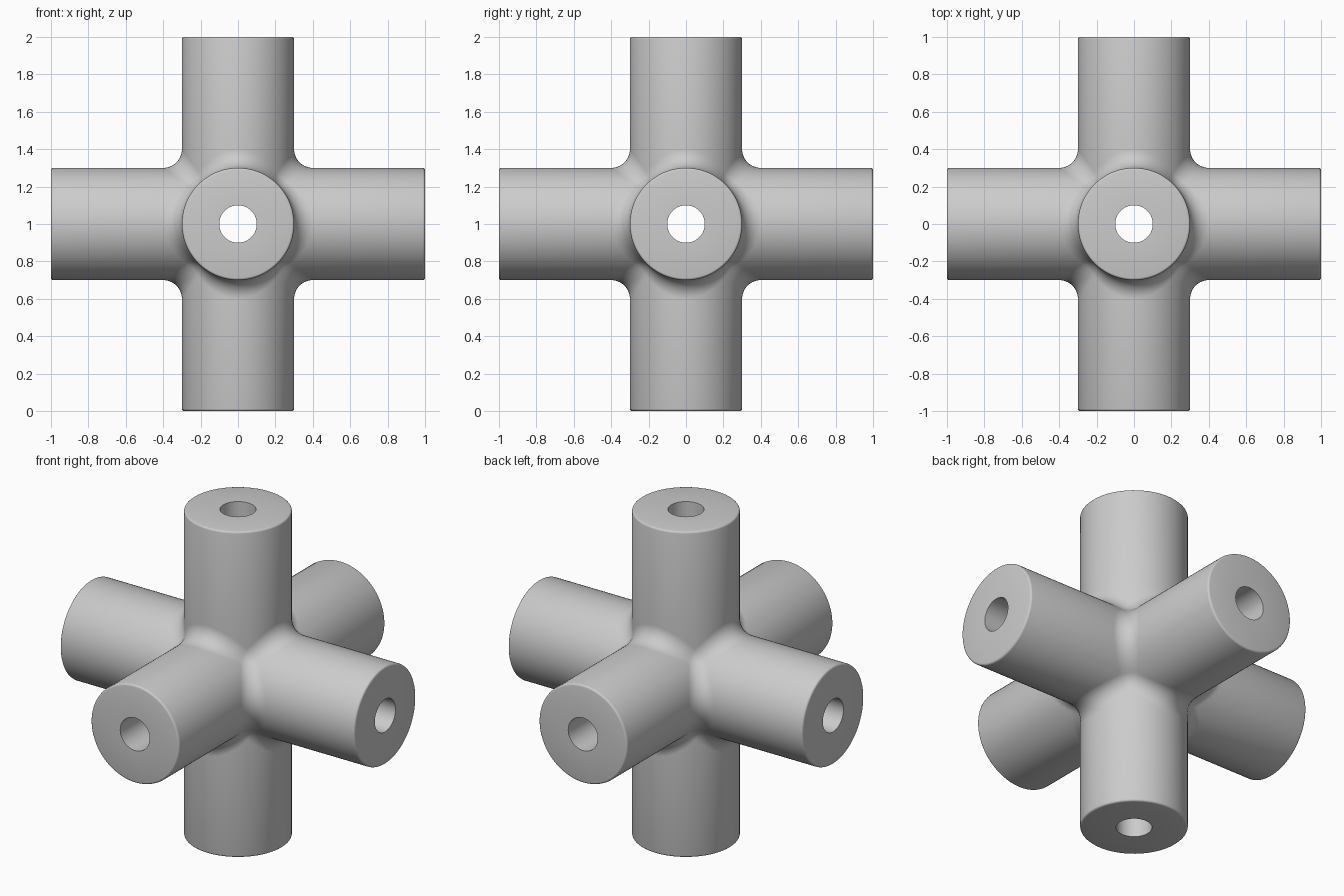
import bpy, bmesh, math
from mathutils import Vector

if "Cube" in bpy.data.objects:
    bpy.data.objects.remove(bpy.data.objects["Cube"])

R, F, H, L, B = 0.3, 0.1, 0.1, 1.0, 0.012   # tube, fillet, hole, arm length, rim rounding
N, M = 12, 6                                 # steps per eighth turn, steps per half fillet
bm = bmesh.new()


def place(p, axes, signs):
    """Turn local (along, side, third) coordinates into world space."""
    q = Vector((0, 0, 1))
    for v, a, s in zip(p, axes, signs):
        q[a] += v * s
    return q


def arm_line(t):
    """Points of one lengthwise line of an arm, from the fillet round the end into the bore."""
    c, s = math.cos(t), math.sin(t)
    pts = []
    centre = Vector((c, c, s)) * (R + F)
    for i in range(M, -1, -1):
        k = i / (2 * M)
        d = Vector((0, -c, -s)).lerp(Vector((-c, 0, -s)), k).normalized()
        pts.append(centre + d * F)
    for i in range(4):
        a = math.pi / 2 * i / 3
        r = R - B + B * math.cos(a)
        pts.append(Vector((L - B + B * math.sin(a), r * c, r * s)))
    pts.append(Vector((L, H * c, H * s)))
    pts.append(Vector((H * c, H * c, H * s)))
    return pts


# six arms, each as four quarter shells facing a neighbouring arm
lines = [arm_line(math.pi / 4 * k / N) for k in range(-N, N + 1)]
for a in range(3):
    for b in range(3):
        if a == b:
            continue
        for sa in (-1, 1):
            for sb in (-1, 1):
                grid = [[bm.verts.new(place(p, (a, b, 3 - a - b), (sa, sb, 1)))
                         for p in ln] for ln in lines]
                for l0, l1 in zip(grid, grid[1:]):
                    for j in range(len(l0) - 1):
                        bm.faces.new((l0[j], l0[j + 1], l1[j + 1], l1[j]))

# eight ball-shaped patches where three fillets meet
h = math.sqrt(0.5)
centre = Vector((1, 1, 1)) * (R + F) * h
K = 2 * M
for sx in (-1, 1):
    for sy in (-1, 1):
        for sz in (-1, 1):
            v = {}
            for i in range(K + 1):
                for j in range(K + 1 - i):
                    w = Vector((i, j, K - i - j)) / K
                    d = (w - Vector((1, 1, 1))).normalized()
                    v[i, j] = bm.verts.new(place(centre + d * F, (0, 1, 2), (sx, sy, sz)))
            for i in range(K):
                for j in range(K - i):
                    bm.faces.new((v[i, j], v[i + 1, j], v[i, j + 1]))
                    if i + j < K - 1:
                        bm.faces.new((v[i + 1, j], v[i + 1, j + 1], v[i, j + 1]))

bmesh.ops.remove_doubles(bm, verts=bm.verts[:], dist=1e-5)
bmesh.ops.recalc_face_normals(bm, faces=bm.faces[:])
mesh = bpy.data.meshes.new("six_way_pipe_joint")
bm.to_mesh(mesh)
bm.free()

# plain grey joint
mat = bpy.data.materials.new("light grey")
mat.diffuse_color = (0.6, 0.6, 0.6, 1)
mat.use_nodes = True
mat.node_tree.nodes["Principled BSDF"].inputs["Base Color"].default_value = mat.diffuse_color
mesh.materials.append(mat)
ob = bpy.data.objects.new("six_way_pipe_joint", mesh)
bpy.context.collection.objects.link(ob)
bpy.context.view_layer.objects.active = ob
ob.select_set(True)
bpy.ops.object.shade_smooth_by_angle(angle=math.radians(35))
